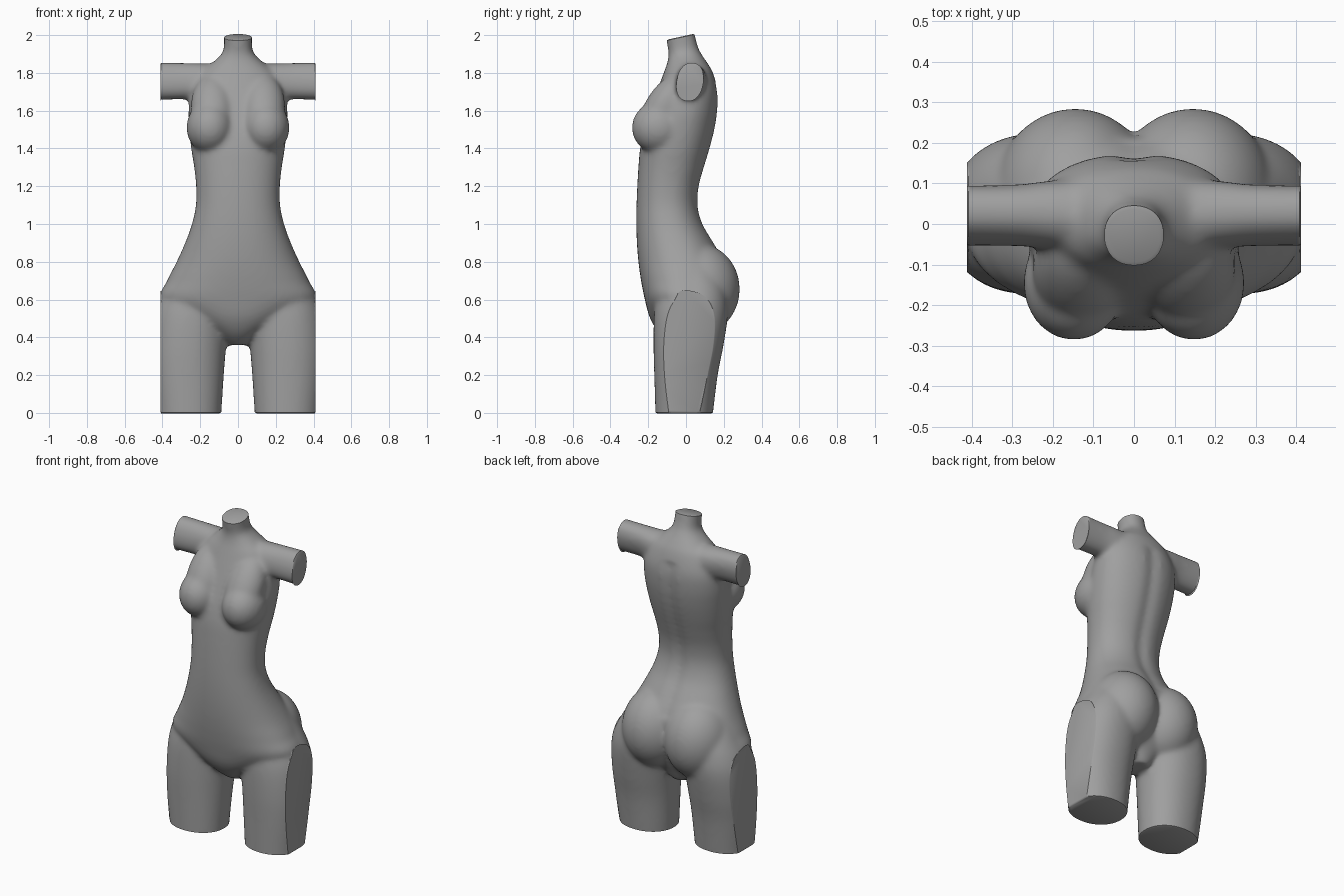
import bpy, bmesh, math
from mathutils import Vector, Matrix

cube = bpy.data.objects.get("Cube")
if cube:
    bpy.data.objects.remove(cube)

SEGMENTS = 64
STEPS = 6
bm = bmesh.new()


def spline(rows):
    """Smoothly interpolate rows of section values."""
    out = []
    for i in range(len(rows) - 1):
        a, b, c, d = (Vector(rows[min(max(k, 0), len(rows) - 1)]) for k in range(i - 1, i + 3))
        for s in range(STEPS):
            t = s / STEPS
            out.append(b + (c - a) * t / 2 + (2 * a - 5 * b + 4 * c - d) * t**2 / 2
                       + (3 * b - a - 3 * c + d) * t**3 / 2)
    return out + [Vector(rows[-1])]


def loft(rows, power=2.0, matrix=Matrix(), groove=0.0):
    """Skin closed sections of (height, centre x, half width, front y, back y)."""
    rings = []
    for z, cx, rx, front, back in spline(rows):
        ring = []
        for k in range(SEGMENTS):
            a = math.tau * k / SEGMENTS
            c, s = math.cos(a), math.sin(a)
            x = rx * math.copysign(abs(c) ** (2 / power), c)
            y = (front + back) / 2 + (back - front) / 2 * math.copysign(abs(s) ** (2 / power), s)
            if s > 0 and 0.8 < z < 1.75:
                y -= groove * math.exp(-(x / 0.035) ** 2)
            ring.append(bm.verts.new(matrix @ Vector((cx + x, y, z))))
        rings.append(ring)
    for low, high in zip(rings, rings[1:]):
        for k in range(SEGMENTS):
            n = (k + 1) % SEGMENTS
            bm.faces.new((low[k], low[n], high[n], high[k]))
    bm.faces.new(rings[0][::-1])
    bm.faces.new(rings[-1])


def ellipsoid(centre, radii, tilt=0.0):
    matrix = (Matrix.Translation(centre) @ Matrix.Rotation(math.radians(tilt), 4, 'X')
              @ Matrix.Diagonal((*radii, 1)))
    bmesh.ops.create_uvsphere(bm, u_segments=40, v_segments=24, radius=1, matrix=matrix)


# Trunk and neck: height, half width, front, back
trunk = [
    (.36, .06, -.07, .10), (.42, .13, -.14, .13), (.5, .26, -.19, .17), (.6, .41, -.218, .2),
    (.7, .375, -.238, .215), (.8, .325, -.252, .205), (.9, .28, -.26, .15), (1, .244, -.263, .092),
    (1.1, .223, -.262, .066), (1.2, .222, -.258, .073), (1.3, .232, -.252, .1),
    (1.4, .248, -.243, .13), (1.5, .258, -.222, .155), (1.6, .262, -.19, .17),
    (1.7, .25, -.155, .17), (1.8, .2, -.118, .143), (1.85, .14, -.1, .115),
    (1.9, .088, -.092, .082), (1.95, .074, -.1, .06), (2.1, .079, -.125, .025)]
loft([(z, 0, w, f, b) for z, w, f, b in trunk], 2.2, groove=.014)

# Thighs run long and are trimmed flat later
thigh = [
    (-.1, .26, .165, -.158, .13), (.0, .26, .172, -.162, .143), (.2, .265, .19, -.168, .168),
    (.35, .263, .2, -.172, .197), (.5, .25, .203, -.17, .22), (.6, .228, .197, -.16, .22),
    (.7, .2, .17, -.14, .2), (.85, .15, .14, -.1, .12)]
# Upper arms: distance outwards, offset, half height, front, back
arm = [(.05, 0, .09, -.09, .09), (.2, 0, .095, -.08, .085),
       (.3, 0, .098, -.073, .073), (.5, 0, .102, -.071, .071)]

for side in (-1, 1):
    loft([(z, side * x, w, f, b) for z, x, w, f, b in thigh], 2.15)
    lay_out = (Matrix.Translation((0, .021, 1.756)) @ Matrix.Rotation(math.radians(-14), 4, 'X')
               @ Matrix.Rotation(side * math.pi / 2, 4, 'Y'))
    loft(arm, 2.2, lay_out)
    # Buttocks and bust
    ellipsoid((side * .145, .07, .655), (.2, .215, .24))
    ellipsoid((side * .148, -.145, 1.51), (.125, .142, .138))
    ellipsoid((side * .135, -.115, 1.62), (.115, .1, .2), -32)

bmesh.ops.recalc_face_normals(bm, faces=bm.faces)
rough = bpy.data.meshes.new("body_form")
bm.to_mesh(rough)
bm.free()
body = bpy.data.objects.new("body_form", rough)
bpy.context.collection.objects.link(body)

# Fuse the volumes and soften the joins
remesh = body.modifiers.new("fuse", 'REMESH')
remesh.mode = 'VOXEL'
remesh.voxel_size = .012
soften = body.modifiers.new("soften", 'SMOOTH')
soften.factor = .5
soften.iterations = 16
bpy.context.view_layer.update()
fused = bpy.data.meshes.new_from_object(body.evaluated_get(bpy.context.evaluated_depsgraph_get()))
body.modifiers.clear()

# Trim limbs and neck flat, with a small step inwards for a rounded rim
bm = bmesh.new()
bm.from_mesh(fused)
for point, normal in (((0, 0, .002), (0, 0, -1)), ((.407, 0, 0), (1, 0, 0)),
                      ((-.407, 0, 0), (-1, 0, 0)), ((0, -.03, 1.987), (0, -.22, 1))):
    cut = bmesh.ops.bisect_plane(bm, geom=bm.verts[:] + bm.edges[:] + bm.faces[:],
                                 plane_co=point, plane_no=normal, clear_outer=True)
    rim = [e for e in cut["geom_cut"] if isinstance(e, bmesh.types.BMEdge)]
    loops = bmesh.ops.extrude_edge_only(bm, edges=rim)["geom"]
    verts = {v for v in loops if isinstance(v, bmesh.types.BMVert)}
    n = Vector(normal).normalized()
    for sign in ((-1, 1) if normal[2] == -1 else (0,)):
        group = [v for v in verts if sign == 0 or v.co.x * sign > 0]
        mid = sum((v.co for v in group), Vector()) / len(group)
        for v in group:
            v.co += (mid - v.co).normalized() * .009 + n * .004
    bmesh.ops.holes_fill(bm, edges=[e for e in loops if isinstance(e, bmesh.types.BMEdge)], sides=0)
bmesh.ops.recalc_face_normals(bm, faces=bm.faces)
bm.to_mesh(fused)
bm.free()
body.data = fused
bpy.data.meshes.remove(rough)
fused.name = "body_form"

# Plain grey clay
clay = bpy.data.materials.new("grey_clay")
clay.use_nodes = True
colour = (.35, .35, .35, 1)
clay.diffuse_color = colour
clay.node_tree.nodes["Principled BSDF"].inputs["Base Color"].default_value = colour
fused.materials.clear()
fused.materials.append(clay)

bpy.ops.object.select_all(action='DESELECT')
body.select_set(True)
bpy.context.view_layer.objects.active = body
bpy.ops.object.shade_smooth_by_angle(angle=math.radians(50))
